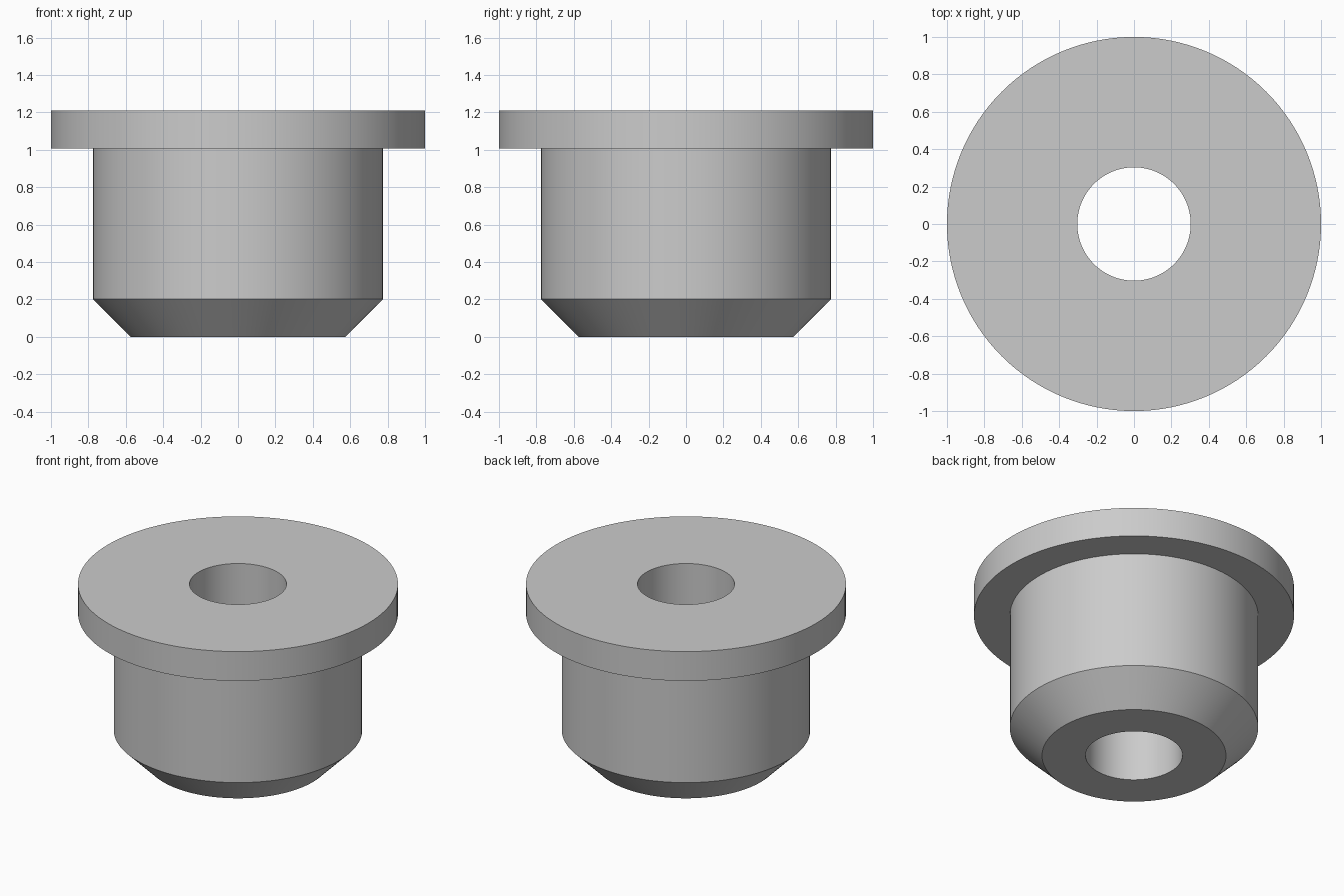
import bpy
import bmesh
import math

cube = bpy.data.objects.get("Cube")
if cube:
    bpy.data.objects.remove(cube, do_unlink=True)

SEGMENTS = 128

# Plain grey material
grey = bpy.data.materials.new("plain_grey")
grey.use_nodes = True
colour = (0.6, 0.6, 0.6, 1.0)
grey.diffuse_color = colour
grey.node_tree.nodes["Principled BSDF"].inputs["Base Color"].default_value = colour


def lathe(name, profile, material):
    """Revolve a closed (radius, height) profile around the z axis."""
    bm = bmesh.new()
    rings = []
    for radius, z in profile:
        angles = (2 * math.pi * i / SEGMENTS for i in range(SEGMENTS))
        rings.append([bm.verts.new((radius * math.cos(a), radius * math.sin(a), z))
                      for a in angles])
    for lower, upper in zip(rings, rings[1:] + rings[:1]):
        for i in range(SEGMENTS):
            j = (i + 1) % SEGMENTS
            bm.faces.new((lower[i], lower[j], upper[j], upper[i]))
    bmesh.ops.recalc_face_normals(bm, faces=bm.faces)
    mesh = bpy.data.meshes.new(name)
    bm.to_mesh(mesh)
    bm.free()
    mesh.materials.append(material)
    obj = bpy.data.objects.new(name, mesh)
    bpy.context.collection.objects.link(obj)
    return obj


# Flanged bushing: chamfered foot, straight barrel, wide flange, through bore
bore, foot, barrel, flange = 0.303, 0.575, 0.776, 1.0
chamfer_top, flange_bottom, flange_top = 0.202, 1.008, 1.21
bushing = lathe("flanged_bushing", [
    (bore, 0),
    (foot, 0),
    (barrel, chamfer_top),
    (barrel, flange_bottom),
    (flange, flange_bottom),
    (flange, flange_top),
    (bore, flange_top),
], grey)

# Smooth round walls, sharp rims
bpy.ops.object.select_all(action='DESELECT')
bushing.select_set(True)
bpy.context.view_layer.objects.active = bushing
bpy.ops.object.shade_smooth_by_angle(angle=math.radians(30))
